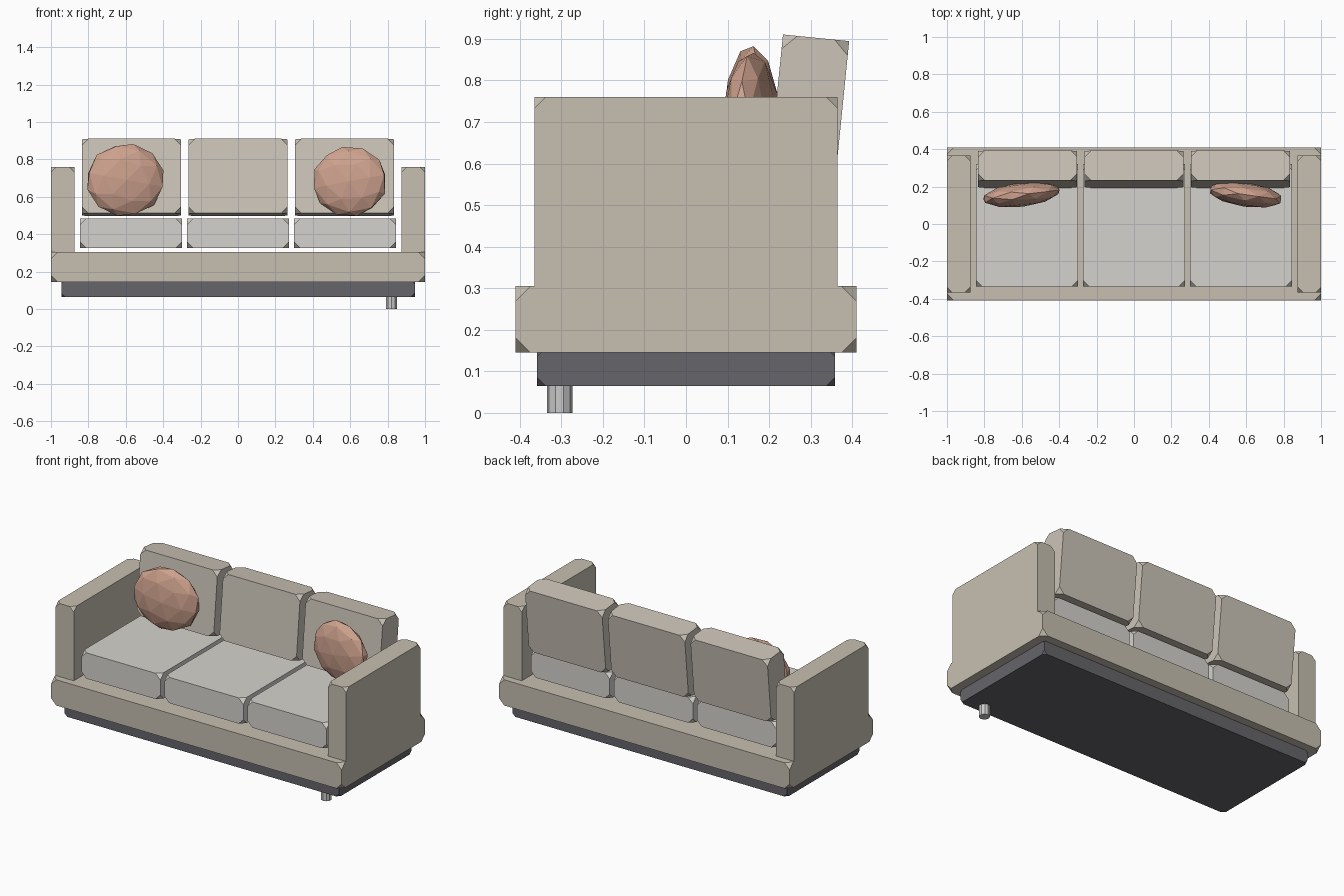
import bpy, bmesh
from mathutils import Matrix, Euler

if "Cube" in bpy.data.objects:
    bpy.data.objects.remove(bpy.data.objects["Cube"])


def material(name, rgb):
    m = bpy.data.materials.new(name)
    m.diffuse_color = (*rgb, 1)
    m.use_nodes = True
    m.node_tree.nodes["Principled BSDF"].inputs["Base Color"].default_value = m.diffuse_color
    return m


FABRIC = material("beige_fabric", (0.57, 0.52, 0.44))
BACKING = material("back_fabric", (0.60, 0.55, 0.48))
SEATING = material("seat_fabric", (0.66, 0.65, 0.61))
DARK = material("dark_plinth", (0.13, 0.13, 0.145))
RUST = material("pillow_fabric", (0.62, 0.36, 0.27))


def finish(name, bm, loc, rot, mat):
    mesh = bpy.data.meshes.new(name)
    bmesh.ops.recalc_face_normals(bm, faces=bm.faces[:])
    bm.to_mesh(mesh)
    bm.free()
    ob = bpy.data.objects.new(name, mesh)
    ob.location, ob.rotation_euler = loc, rot
    if mat:
        mesh.materials.append(mat)
    bpy.context.collection.objects.link(ob)
    return ob


def box(name, loc, size, cut, mat, rot=(0, 0, 0)):
    """Box with its eight corners cut off."""
    bm = bmesh.new()
    bmesh.ops.create_cube(bm, size=1, matrix=Matrix.Diagonal((*size, 1)))
    bmesh.ops.bevel(bm, geom=bm.verts[:], offset=cut, offset_type='OFFSET',
                    segments=1, profile=0.5, affect='VERTICES')
    return finish(name, bm, loc, rot, mat)


def pillow(name, loc, radii, rot, spin):
    """Flattened low-poly ball."""
    bm = bmesh.new()
    bmesh.ops.create_icosphere(bm, subdivisions=2, radius=1,
                               matrix=Euler((0, spin, 0)).to_matrix().to_4x4())
    bmesh.ops.scale(bm, vec=radii, verts=bm.verts[:])
    return finish(name, bm, loc, rot, RUST)


# Plinth and base frame
box("plinth", (0, 0, 0.11), (1.89, 0.716, 0.09), 0.02, DARK)
box("base_frame", (0, 0, 0.225), (2.0, 0.82, 0.16), 0.036, FABRIC)

# Arms, sunk into the base
for side, s in (("left", -1), ("right", 1)):
    box(side + "_arm", (s * 0.9375, 0, 0.5125), (0.125, 0.73, 0.495), 0.028, FABRIC)

# Seat and back cushions
for i, side in enumerate(("left", "middle", "right")):
    k = i - 1
    box(side + "_seat", (k * 0.572, -0.007, 0.405), (0.543, 0.655, 0.16), 0.033, SEATING)
    box(side + "_back", (k * 0.569, 0.293, 0.7035), (0.53, 0.16, 0.40), 0.035,
        BACKING, (-0.1, 0, 0))

# Loose pillows, turned slightly inward
pillow("left_pillow", (-0.602, 0.157, 0.69), (0.212, 0.065, 0.196), (0, 0, 0.12), 0.2)
pillow("right_pillow", (0.597, 0.157, 0.682), (0.203, 0.065, 0.188), (0, 0, -0.14), -0.2)

# Single visible leg
bm = bmesh.new()
bmesh.ops.create_cone(bm, cap_ends=True, segments=10, radius1=0.031, radius2=0.031, depth=0.08)
finish("front_leg", bm, (0.82, -0.304, 0.04), (0, 0, 0), None)
